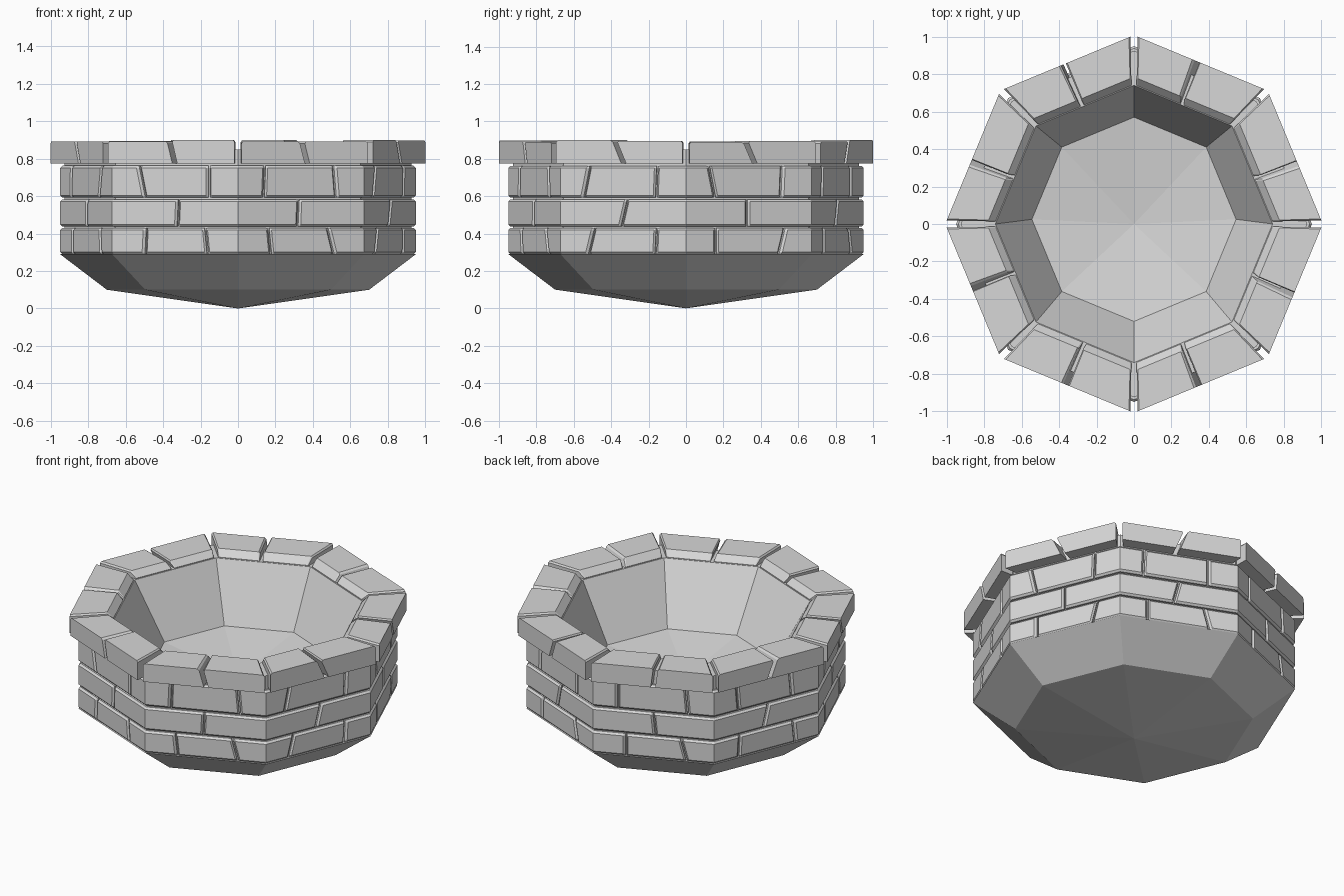
import bpy, bmesh, math, random
from mathutils import Vector

random.seed(4)
SIDES = 8

if "Cube" in bpy.data.objects:
    bpy.data.objects.remove(bpy.data.objects["Cube"], do_unlink=True)

stone = bpy.data.materials.new("grey stone")
stone.use_nodes = True
grey = (0.68, 0.68, 0.68, 1)
stone.diffuse_color = grey
stone.node_tree.nodes["Principled BSDF"].inputs["Base Color"].default_value = grey


def corner(k, r):
    a = math.tau * k / SIDES
    return Vector((r * math.cos(a), r * math.sin(a), 0))


def point(u, r, z):
    """Point on an octagon of corner radius r; u counts sides around it."""
    k = math.floor(u + 1e-6)
    p = corner(k, r).lerp(corner(k + 1, r), u - k)
    p.z = z
    return p


def finish(bm, name):
    bmesh.ops.recalc_face_normals(bm, faces=bm.faces[:])
    mesh = bpy.data.meshes.new(name)
    bm.to_mesh(mesh)
    bm.free()
    mesh.materials.append(stone)
    obj = bpy.data.objects.new(name, mesh)
    bpy.context.collection.objects.link(obj)
    return obj


def loft(bm, rings):
    """Closed block through a list of equal-sized rings of points."""
    rows = [[bm.verts.new(p) for p in ring] for ring in rings]
    n = len(rows[0])
    for a, b in zip(rows, rows[1:]):
        for i in range(n):
            j = (i + 1) % n
            bm.faces.new((a[i], a[j], b[j], b[i]))
    bm.faces.new(rows[0][::-1])
    bm.faces.new(rows[-1])


def block(bm, start, end, body, tip, bevel):
    """Stone between two joints (u, slant, half gap), wrapping any corner."""
    zs = [z for r, z in body]
    mid, height = (min(zs) + max(zs)) / 2, max(zs) - min(zs)

    def ring(u, slant, profile):
        return [point(u + slant * (z - mid) / height, r, z) for r, z in profile]

    u0, s0, g0 = start
    u1, s1, g1 = end
    rings = [ring(u0 + g0, s0, tip), ring(u0 + g0 + bevel, s0, body)]
    for k in range(math.floor(u0 + 1e-6) + 1, math.ceil(u1 - 1e-6)):
        rings.append(ring(k, 0, body))
    rings += [ring(u1 - g1 - bevel, s1, body), ring(u1 - g1, s1, tip)]
    loft(bm, rings)


def course(name, joints, body, tip, bevel, wobble=0):
    """Full ring of stones, one between each pair of neighbouring joints."""
    bm = bmesh.new()
    joints = joints + [(joints[0][0] + SIDES,) + joints[0][1:]]
    top = max(z for r, z in body)
    for a, b in zip(joints, joints[1:]):
        lift = random.uniform(-wobble, wobble)
        move = lambda prof: [(r, z + lift if z > top - 0.02 else z) for r, z in prof]
        block(bm, a, b, move(body), move(tip), bevel)
    return finish(bm, name)


# Solid basin: pointed underside, recessed mortar wall and hollow inside
profile = [(0.70, 0.10), (0.95, 0.29), (0.925, 0.29), (0.925, 0.85),
           (0.74, 0.85), (0.545, 0.49)]
bm = bmesh.new()
rows = []
for r, z in profile:
    shift = 0.025 if z == 0.49 else 0
    rows.append([bm.verts.new(corner(k, r) + Vector((0, shift, z))) for k in range(SIDES)])
bottom = bm.verts.new((0, 0, 0))
floor = bm.verts.new((0, 0, 0.42))
for k in range(SIDES):
    j = (k + 1) % SIDES
    for a, b in zip(rows, rows[1:]):
        bm.faces.new((a[k], a[j], b[j], b[k]))
    bm.faces.new((bottom, rows[0][j], rows[0][k]))
    bm.faces.new((floor, rows[-1][k], rows[-1][j]))
finish(bm, "basin")

# Three courses of bricks wrapping the corners
courses = [("lower_bricks", 0.29, 0.43, (0.25, 0.76)),
           ("middle_bricks", 0.437, 0.583, (0.5,)),
           ("upper_bricks", 0.592, 0.762, (0.22, 0.76))]
b = 0.012
for name, z0, z1, splits in courses:
    joints = [(k + s + random.uniform(-0.02, 0.02), random.choice((0, 0.01, -0.02, 0.05, -0.05)), 0.006)
              for k in range(SIDES) for s in splits]
    rin, rout = 0.90, 0.95
    body = [(rin, z0), (rout - b, z0), (rout, z0 + b),
            (rout, z1 - b), (rout - b, z1), (rin, z1)]
    tip = [(min(r, rout - b), z) for r, z in body]
    course(name, joints, body, tip, 0.014)

# Overhanging rim stones, two on each side
joints = []
for k in range(SIDES):
    joints.append((k, 0, 0.026))
    joints.append((k + 0.5 + random.uniform(-0.02, 0.02),
                   random.choice((0.02, -0.04, 0.06, -0.07)), 0.018))
body = [(0.745, 0.775), (1.008, 0.775), (1.008, 0.895), (0.785, 0.895), (0.745, 0.855)]
tip = [(r, z - 0.01 if z > 0.88 else z) for r, z in body]
course("rim_stones", joints, body, tip, 0.012, 0.005)
